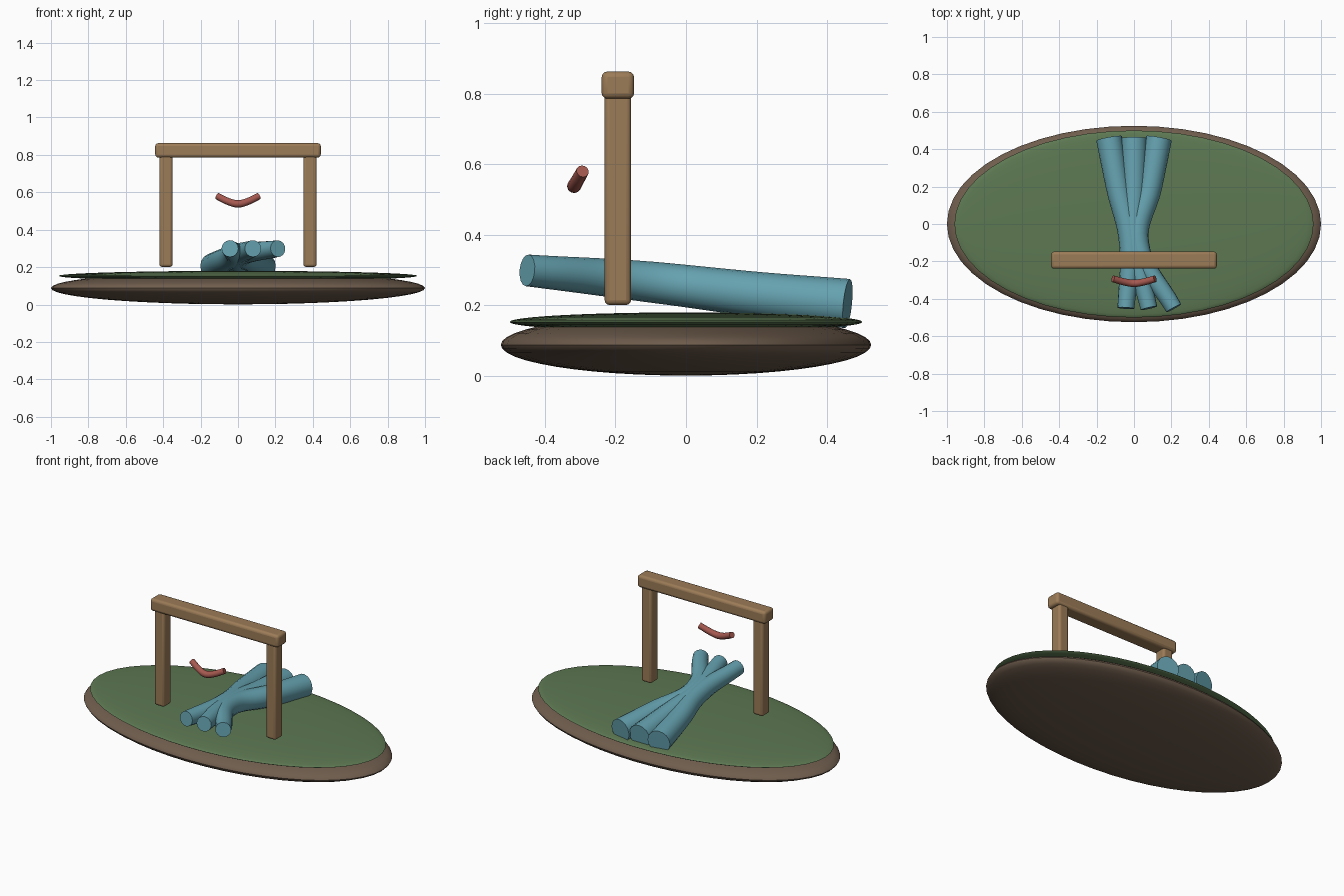
import bpy
from math import radians

if "Cube" in bpy.data.objects:
    bpy.data.objects.remove(bpy.data.objects["Cube"])


def material(name, rgb):
    m = bpy.data.materials.new(name)
    m.diffuse_color = (*rgb, 1)
    m.use_nodes = True
    m.node_tree.nodes["Principled BSDF"].inputs["Base Color"].default_value = m.diffuse_color
    return m


EARTH = material("earth", (0.16, 0.11, 0.075))
GRASS = material("grass", (0.11, 0.19, 0.085))
WOOD = material("wood", (0.33, 0.2, 0.095))
TEAL = material("teal", (0.13, 0.36, 0.43))
RED = material("red", (0.38, 0.1, 0.08))


def finish(ob, name, mat):
    ob.name = name
    ob.data.materials.clear()
    ob.data.materials.append(mat)
    bpy.ops.object.shade_smooth_by_angle(angle=radians(35))


def lens(name, z, size, mat):
    bpy.ops.mesh.primitive_uv_sphere_add(segments=48, ring_count=24, location=(0, 0, z))
    ob = bpy.context.object
    ob.scale = size
    bpy.ops.object.transform_apply(location=False, rotation=False)
    finish(ob, name, mat)


def bar(name, loc, size, bevel):
    bpy.ops.mesh.primitive_cube_add(size=1, location=loc)
    ob = bpy.context.object
    ob.scale = size
    bpy.ops.object.transform_apply(location=False, rotation=False)
    b = ob.modifiers.new("bevel", "BEVEL")
    b.width = bevel
    b.segments = 3
    finish(ob, name, WOOD)


def tube(name, points, mat, bevel_res=6, res=8):
    """Swept tube through (x, y, z, radius) points."""
    cu = bpy.data.curves.new(name, "CURVE")
    cu.dimensions = "3D"
    cu.bevel_depth = 1
    cu.bevel_resolution = bevel_res
    cu.resolution_u = res
    cu.use_fill_caps = True
    sp = cu.splines.new("BEZIER")
    sp.bezier_points.add(len(points) - 1)
    for bp, (x, y, z, r) in zip(sp.bezier_points, points):
        bp.co = (x, y, z)
        bp.radius = r
        bp.handle_left_type = bp.handle_right_type = "AUTO"
    ob = bpy.data.objects.new(name, cu)
    bpy.context.collection.objects.link(ob)
    bpy.ops.object.select_all(action="DESELECT")
    ob.select_set(True)
    bpy.context.view_layer.objects.active = ob
    bpy.ops.object.convert(target="MESH")
    finish(bpy.context.object, name, mat)


# ground mound and grass cap
lens("earth_base", 0.088, (1, 0.525, 0.087), EARTH)
lens("grass_top", 0.153, (0.96, 0.5, 0.027), GRASS)

# gate: two posts and a crossbeam
for side, name in ((-1, "left_post"), (1, "right_post")):
    bar(name, (side * 0.385, -0.193, 0.531), (0.07, 0.075, 0.66), 0.014)
bar("crossbeam", (0, -0.193, 0.824), (0.885, 0.092, 0.077), 0.016)

# bundle of three tapering strands pinched behind the gate: back, waist, front x
for name, back, waist, front in (("left_strand", -0.133, -0.022, -0.043),
                                 ("middle_strand", 0, 0, 0.08),
                                 ("right_strand", 0.133, 0.022, 0.213)):
    tube(name, [(back, 0.458, 0.205, 0.07),
                (back * 0.58 + waist * 0.42, 0.2, 0.231, 0.064),
                (waist, -0.1, 0.266, 0.058),
                (front, -0.45, 0.299, 0.045)], TEAL)

# hanging curved red piece
tube("red_arc", [(-0.113, -0.293, 0.58, 0.018), (-0.05, -0.31, 0.55, 0.019),
                 (0, -0.317, 0.538, 0.02), (0.05, -0.31, 0.55, 0.019),
                 (0.113, -0.293, 0.58, 0.018)], RED, 4, 4)
